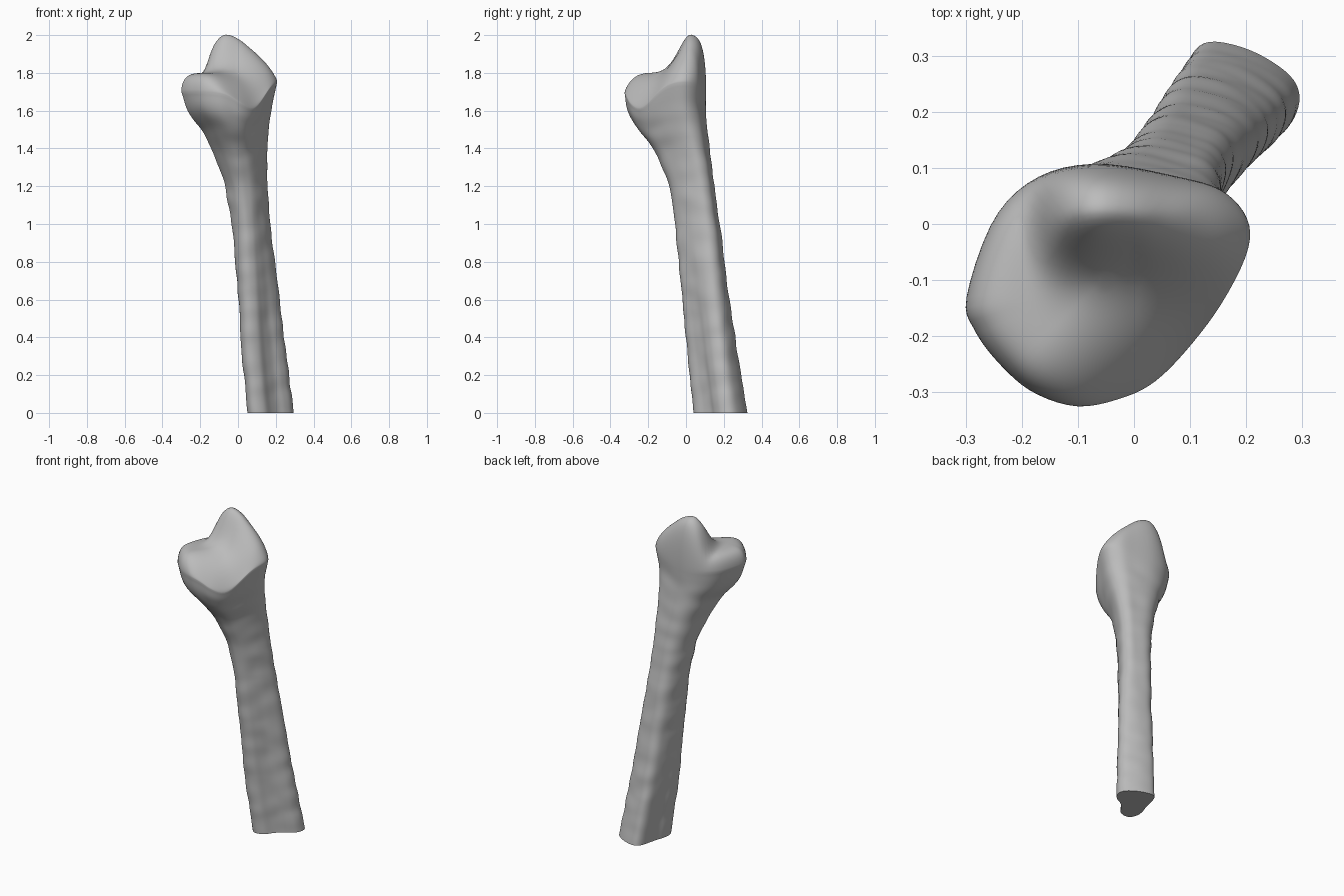
import bpy, bmesh, math
from mathutils import Vector, noise

if "Cube" in bpy.data.objects:
    bpy.data.objects.remove(bpy.data.objects["Cube"])

SIDES, RINGS, CAP = 72, 110, 26

# Outlines, counter-clockwise from the -x side: grooved shaft end and wide head
SHAFT = [(.072, .19), (.058, .15), (.05, .10), (.065, .055), (.10, .04), (.145, .055),
         (.18, .10), (.215, .135), (.253, .155), (.285, .185), (.297, .23), (.275, .27),
         (.21, .31), (.14, .326), (.105, .305), (.087, .25)]
HEAD = [(-.30, -.13), (-.285, -.19), (-.24, -.25), (-.18, -.3), (-.10, -.325), (-.02, -.31),
        (.04, -.28), (.10, -.22), (.16, -.14), (.205, -.05), (.205, .01), (.16, .06),
        (.08, .085), (-.06, .108), (-.17, .085), (-.25, .01)]
# Height, then the x and y extents of the bone there
EXTENTS = [(0, .05, .295, .04, .325), (.4, .01, .245, 0, .26), (.8, -.02, .195, -.04, .205),
           (1, -.035, .17, -.06, .18), (1.2, -.07, .157, -.09, .15),
           (1.3, -.10, .155, -.125, .137), (1.4, -.14, .155, -.17, .125),
           (1.5, -.195, .165, -.24, .112), (1.6, -.265, .18, -.308, .105),
           (1.7, -.30, .207, -.325, .107)]
# Crest line of the tall ridge: x, z
CREST = [(-.21, 1.77), (-.17, 1.84), (-.15, 1.9), (-.12, 1.965), (-.07, 2.005), (0, 1.985),
         (.06, 1.94), (.12, 1.89), (.165, 1.85), (.21, 1.8)]


def spline(a, b, c, d, t):
    return b + (c - a) * (t / 2) + (a * 2 - b * 5 + c * 4 - d) * (t * t / 2) \
        + (b * 3 - a - c * 3 + d) * (t ** 3 / 2)


def smooth_outline(points):
    """Closed smooth outline, stretched to the unit square."""
    n, out = len(points), []
    for i in range(SIDES):
        k, t = divmod(i * n / SIDES, 1)
        out.append(spline(*[Vector(points[(int(k) + j) % n]) for j in (-1, 0, 1, 2)], t))
    lo = [min(p[a] for p in out) for a in (0, 1)]
    hi = [max(p[a] for p in out) for a in (0, 1)]
    return [Vector([(p[a] - lo[a]) / (hi[a] - lo[a]) for a in (0, 1)]) for p in out]


def lookup(table, key):
    """Smoothly interpolated row of a table sorted by its first column."""
    key = min(max(key, table[0][0]), table[-1][0])
    i = max(j for j in range(len(table) - 1) if table[j][0] <= key)
    p, q = table[i], table[i + 1]
    h = q[0] - p[0]
    t = (key - p[0]) / h

    def slope(j, c):
        a, b = table[max(j - 1, 0)], table[min(j + 1, len(table) - 1)]
        return (b[c] - a[c]) / (b[0] - a[0])

    return [(1 + 2 * t) * (1 - t) ** 2 * p[c] + t * (1 - t) ** 2 * h * slope(i, c)
            + t * t * (3 - 2 * t) * q[c] + t * t * (t - 1) * h * slope(i + 1, c)
            for c in range(1, len(p))]


def top_height(x, y):
    """Joint face falling to the front corner and rising to the ridge at the back."""
    corner = max(0, (x - y) * .707 - .03)
    floor = 1.8 - 3.8 * corner ** 2
    crest = lookup(CREST, x)[0]
    width = .095 + .25 * max(0, x)
    return floor + max(0, crest - floor) * math.exp(-(max(0, .03 - y) / width) ** 2)


def rim_shift(x, y):
    """The rim rises toward +x and dips at the front corner."""
    dip = math.exp(-((x - .08) ** 2 + (y + .24) ** 2) / .12 ** 2)
    return .25 * max(0, x) - .11 * dip


shaft, head = smooth_outline(SHAFT), smooth_outline(HEAD)
bm = bmesh.new()
loops = []

# Shaft and flaring neck
for r in range(RINGS + 1):
    z = 1.7 * r / RINGS
    x0, x1, y0, y1 = lookup(EXTENTS, z)
    t = min(1, z / 1.35)
    t = t * t * (3 - 2 * t)
    ring = []
    for a, b in zip(shaft, head):
        p = a.lerp(b, t)
        x, y = x0 + p.x * (x1 - x0), y0 + p.y * (y1 - y0)
        # Slight uneven bone surface, calm at both ends
        bump = .006 * noise.noise(Vector((x * 7, y * 7, z * 11))) * min(1, z * 8, (1.7 - z) * 8)
        away = Vector((x - (x0 + x1) / 2, y - (y0 + y1) / 2)).normalized() * bump
        lift = rim_shift(x, y) * (z / 1.7) ** 9
        ring.append(bm.verts.new((x + away.x, y + away.y, z + lift)))
    loops.append(ring)

# Joint surface over the head
centre = Vector((-.05, -.1))
rim = [v.co.copy() for v in loops[-1]]
for c in range(1, CAP):
    s = math.cos(math.pi / 2 * c / CAP)
    ring = []
    for p in rim:
        q = centre.lerp(p.xy, s)
        z = p.z + (top_height(*q) - p.z) * math.sqrt(1 - s ** 8)
        ring.append(bm.verts.new((q.x, q.y, z)))
    loops.append(ring)

for a, b in zip(loops, loops[1:]):
    for i in range(SIDES):
        j = (i + 1) % SIDES
        bm.faces.new((a[i], a[j], b[j], b[i]))
bm.faces.new(loops[-1])
bm.faces.new(loops[0][::-1])
bmesh.ops.recalc_face_normals(bm, faces=bm.faces)

mesh = bpy.data.meshes.new("long_bone")
bm.to_mesh(mesh)
bm.free()
bone = bpy.data.objects.new("long_bone", mesh)
bpy.context.collection.objects.link(bone)

grey = bpy.data.materials.new("bone_grey")
grey.use_nodes = True
colour = (.5, .5, .5, 1)
grey.diffuse_color = colour
grey.node_tree.nodes["Principled BSDF"].inputs["Base Color"].default_value = colour
mesh.materials.append(grey)

bpy.context.view_layer.objects.active = bone
bone.select_set(True)
bpy.ops.object.shade_smooth_by_angle(angle=math.radians(60))
